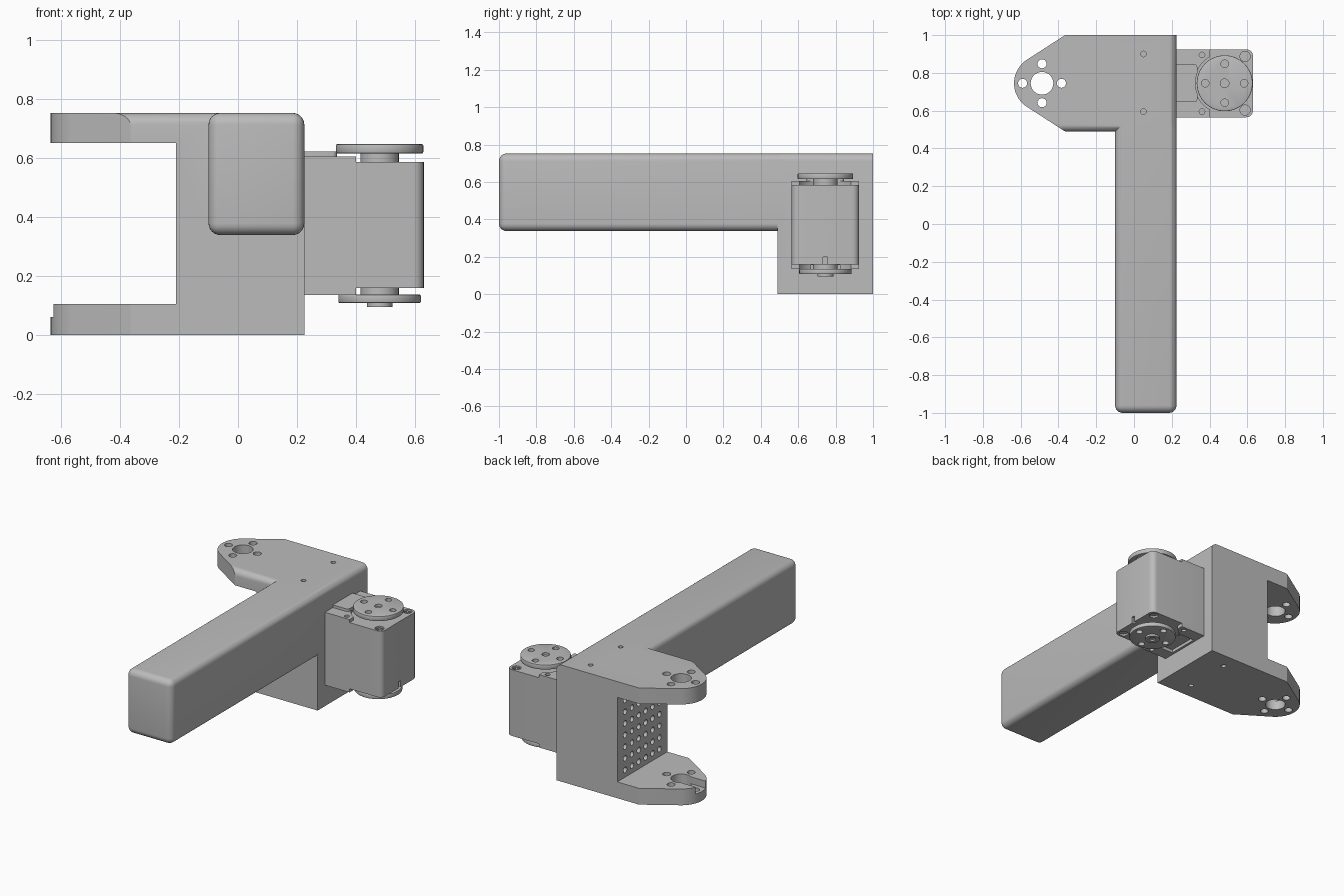
import bpy
import bmesh
from math import atan2, acos, hypot, cos, sin, pi, radians
from mathutils import Matrix, Vector

cube = bpy.data.objects.get("Cube")
if cube:
    bpy.data.objects.remove(cube, do_unlink=True)

grey = bpy.data.materials.new("plain grey")
grey.use_nodes = True
grey.diffuse_color = (0.5, 0.5, 0.5, 1)
grey.node_tree.nodes["Principled BSDF"].inputs["Base Color"].default_value = (0.5, 0.5, 0.5, 1)


# ---------- helpers ----------
def finish(bm, name):
    bmesh.ops.recalc_face_normals(bm, faces=bm.faces)
    mesh = bpy.data.meshes.new(name)
    bm.to_mesh(mesh)
    bm.free()
    mesh.materials.append(grey)
    ob = bpy.data.objects.new(name, mesh)
    bpy.context.collection.objects.link(ob)
    return ob


def add_box(bm, lo, hi):
    lo, hi = Vector(lo), Vector(hi)
    m = Matrix.Translation((lo + hi) / 2) @ Matrix.Diagonal((*(hi - lo), 1))
    return bmesh.ops.create_cube(bm, size=1, matrix=m)["verts"]


def box(name, lo, hi):
    bm = bmesh.new()
    add_box(bm, lo, hi)
    return finish(bm, name)


def add_disc(bm, x, y, r, z0, z1, seg=32):
    bmesh.ops.create_cone(bm, cap_ends=True, segments=seg, radius1=r, radius2=r, depth=z1 - z0,
                          matrix=Matrix.Translation((x, y, (z0 + z1) / 2)))


def discs(name, spots, r, z0, z1, seg=32):
    bm = bmesh.new()
    for x, y in spots:
        add_disc(bm, x, y, r, z0, z1, seg)
    return finish(bm, name)


def bevel(ob, width, pick, segments=6):
    bm = bmesh.new()
    bm.from_mesh(ob.data)
    edges = [e for e in bm.edges if pick(*(v.co for v in e.verts))]
    bmesh.ops.bevel(bm, geom=edges, offset=width, segments=segments, profile=0.5, affect='EDGES')
    bm.to_mesh(ob.data)
    bm.free()


def both(a, b, axis, value):
    return abs(a[axis] - value) < 1e-3 and abs(b[axis] - value) < 1e-3


def combine(ob, other, operation='DIFFERENCE'):
    mod = ob.modifiers.new("combine", 'BOOLEAN')
    mod.operation, mod.solver, mod.object = operation, 'EXACT', other
    bpy.context.view_layer.objects.active = ob
    bpy.ops.object.modifier_apply(modifier=mod.name)
    bpy.data.objects.remove(other, do_unlink=True)


def cross(x, y, d):
    return [(x + d, y), (x - d, y), (x, y + d), (x, y - d)]


# ---------- fork bracket ----------
CY = 0.745                   # shared centre line of fork and motor
FX, FR = -0.487, 0.148       # rounded fork tip
SIDE, BACK, FRONT, TOP = 0.225, 1.0, 0.49, 0.752

dx, dy = -0.365 - FX, BACK - CY
a0 = atan2(dy, dx) + acos(FR / hypot(dx, dy))
arc = [a0 + (2 * pi - 2 * a0) * i / 20 for i in range(21)]
outline = [(SIDE, BACK), (-0.365, BACK)]
outline += [(FX + FR * cos(a), CY + FR * sin(a)) for a in arc]
outline += [(-0.365, FRONT), (SIDE, FRONT)]

bm = bmesh.new()
face = bm.faces.new([bm.verts.new((x, y, 0)) for x, y in outline])
new = bmesh.ops.extrude_face_region(bm, geom=[face])["geom"]
bmesh.ops.translate(bm, vec=(0, 0, TOP), verts=[v for v in new if isinstance(v, bmesh.types.BMVert)])
bracket = finish(bm, "fork_bracket")
bevel(bracket, 0.04, lambda a, b: both(a, b, 2, TOP) and (both(a, b, 0, SIDE) or both(a, b, 1, FRONT)))
combine(bracket, box("gap", (-0.8, 0.3, 0.105), (-0.21, 1.2, 0.65)))

# long beam, rounded except where it enters the bracket
beam = box("long_beam", (-0.1, -1, 0.338), (SIDE, 0.56, TOP))
bevel(beam, 0.04, lambda a, b: not both(a, b, 1, 0.56))
combine(bracket, beam, 'UNION')

# fork holes, cable slot, screw holes
combine(bracket, discs("cut", [(FX, CY)], 0.06, -0.1, 0.9))
combine(bracket, discs("cut", cross(FX, CY, 0.103), 0.024, -0.1, 0.9, 20))
combine(bracket, box("cut", (-0.7, CY - 0.05, 0.06), (FX, CY + 0.05, 0.2)))
screws = [(0.05, 0.9), (0.05, 0.595)]
combine(bracket, discs("cut", screws, 0.015, 0.68, 0.9, 16))
combine(bracket, discs("cut", screws, 0.015, -0.1, 0.07, 16))

# grid of vent holes on the inner wall
bm = bmesh.new()
for col in range(6):
    for row in range(7):
        at = Matrix.Translation((-0.21, 0.57 + 0.07 * col, 0.152 + 0.075 * row))
        bmesh.ops.create_cone(bm, cap_ends=True, segments=14, radius1=0.018, radius2=0.018, depth=0.12,
                              matrix=at @ Matrix.Rotation(pi / 2, 4, 'Y'))
combine(bracket, finish(bm, "vents"))

# ---------- motor ----------
MX, Y0, Y1 = 0.48, 0.565, 0.925
body = box("motor_body", (0.22, Y0, 0.158), (0.63, Y1, 0.585))
bevel(body, 0.035, lambda a, b: both(a, b, 0, 0.63) and abs(a.z - b.z) > 0.1, 5)
corners = [(0.588, Y0 + 0.038), (0.588, Y1 - 0.038)]
combine(body, discs("cut", corners, 0.027, 0.572, 0.7, 20))
combine(body, discs("cut", corners, 0.027, 0.1, 0.17, 20))
combine(body, box("cut", (0.615, CY - 0.012, 0.1), (0.7, CY + 0.012, 0.2)))

# cross-head screws in the corner recesses
bm = bmesh.new()
for x, y in corners:
    for z0, z1 in ((0.565, 0.576), (0.166, 0.178)):
        add_disc(bm, x, y, 0.022, z0, z1, 16)
    for turn in (45, 135):
        m = Matrix.Translation((x, y, 0.578)) @ Matrix.Rotation(radians(turn), 4, 'Z')
        bmesh.ops.create_cube(bm, size=1, matrix=m @ Matrix.Diagonal((0.034, 0.008, 0.008, 1)))
finish(bm, "corner_screws")

# raised covers with a curved cut around each horn
small = [(0.36, Y0 + 0.03), (0.36, Y1 - 0.03)]
for name, z0, z1 in (("upper_cover", 0.58, 0.605), ("lower_cover", 0.135, 0.163)):
    cover = box(name, (0.22, Y0, z0), (0.4, Y1, z1))
    combine(cover, discs("cut", [(MX, CY)], 0.16, 0, 1, 64))
    if name == "upper_cover":
        combine(cover, discs("cut", small, 0.015, 0.59, 0.7, 16))
    else:
        combine(cover, discs("cut", small, 0.015, 0.1, 0.15, 16))
        combine(cover, box("cut", (0.24, CY - 0.1, 0.1), (0.34, CY + 0.1, 0.155)))

plug = box("connector_plate", (0.22, CY - 0.1, 0.6), (0.335, CY + 0.1, 0.622))
bevel(plug, 0.015, lambda a, b: both(a, b, 0, 0.335) and abs(a.z - b.z) > 0.01, 3)
combine(plug, discs("cut", [(MX, CY)], 0.155, 0, 1, 64))

# round horns with bolt holes, necks and hub
for name, r, z0, z1 in (("upper_horn", 0.148, 0.615, 0.646), ("lower_horn", 0.14, 0.108, 0.136)):
    horn = discs(name, [(MX, CY)], r, z0, z1, 64)
    bevel(horn, 0.004, lambda a, b: abs(a.z - b.z) < 1e-4, 2)
    combine(horn, discs("cut", cross(MX, CY, 0.103), 0.02, 0, 1, 18))
    if name == "upper_horn":
        combine(horn, discs("cut", [(MX, CY)], 0.023, 0.63, 1, 18))
discs("upper_neck", [(MX, CY)], 0.065, 0.58, 0.617)
discs("lower_neck", [(MX, CY)], 0.065, 0.134, 0.162)
hub = discs("lower_hub", [(MX, CY)], 0.043, 0.095, 0.11)
combine(hub, discs("cut", [(MX, CY)], 0.02, 0, 0.105, 18))

# ---------- shading ----------
for ob in bpy.context.scene.objects:
    ob.select_set(ob.type == 'MESH')
bpy.ops.object.shade_smooth_by_angle(angle=radians(30))
